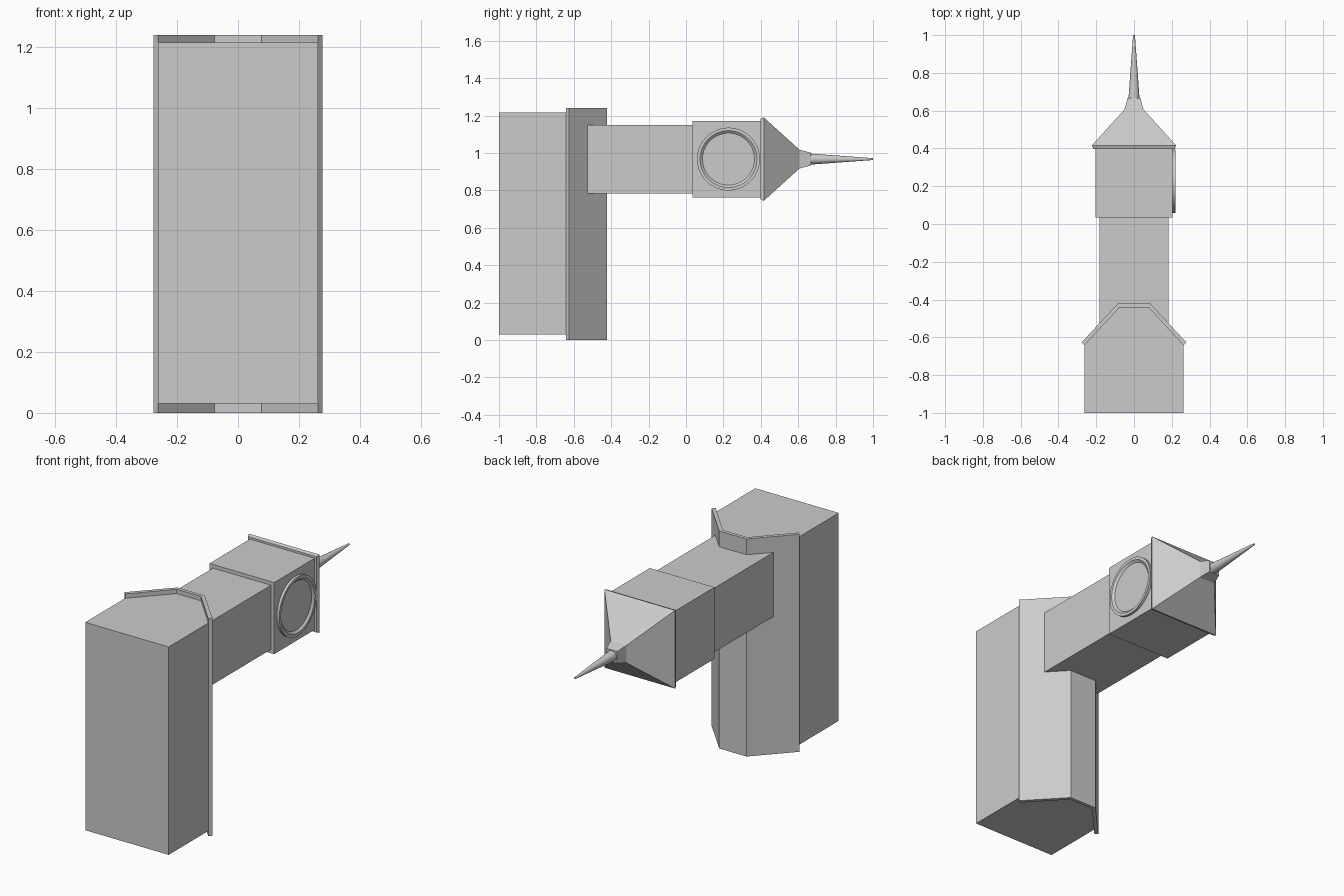
import bpy, bmesh, math
from mathutils import Vector

if "Cube" in bpy.data.objects:
    bpy.data.objects.remove(bpy.data.objects["Cube"])

CZ = 0.967  # tower axis height


def make(name, bm):
    bmesh.ops.recalc_face_normals(bm, faces=bm.faces)
    me = bpy.data.meshes.new(name)
    bm.to_mesh(me)
    bm.free()
    ob = bpy.data.objects.new(name, me)
    bpy.context.collection.objects.link(ob)
    return ob


def smooth(ob):
    bpy.ops.object.select_all(action='DESELECT')
    ob.select_set(True)
    bpy.context.view_layer.objects.active = ob
    bpy.ops.object.shade_smooth_by_angle(angle=math.radians(25))


def prism(name, pts, z0, z1):
    """Extrude an x-y outline along z."""
    bm = bmesh.new()
    f = bm.faces.new([bm.verts.new((x, y, z0)) for x, y in pts])
    ext = bmesh.ops.extrude_face_region(bm, geom=[f])
    vs = [g for g in ext['geom'] if isinstance(g, bmesh.types.BMVert)]
    bmesh.ops.translate(bm, verts=vs, vec=(0, 0, z1 - z0))
    return make(name, bm)


def loft(name, profile, n, point):
    """Join rings of n points; each profile entry is (radius, offset)."""
    bm = bmesh.new()
    rings = []
    for r, h in profile:
        rings.append([bm.verts.new(point(r, h, math.tau * (i + 0.5) / n)) for i in range(n)])
    for a, b in zip(rings, rings[1:]):
        for i in range(n):
            j = (i + 1) % n
            bm.faces.new((a[i], a[j], b[j], b[i]))
    bm.faces.new(rings[0])
    bm.faces.new(rings[-1])
    return make(name, bm)


def along_y(r, h, a):
    return Vector((r * math.cos(a), h, CZ + r * math.sin(a)))


def square_y(r, h, a):
    return along_y(r * math.sqrt(2), h, a)


def along_x(r, h, a):
    return Vector((h, 0.227 + r * math.cos(a), CZ + r * math.sin(a)))


def mirrored(half):
    return half + [(-x, y) for x, y in reversed(half)]


# main hall with a clipped gable outline
prism("hall", mirrored([(0.263, -1), (0.263, -0.641), (0.077, -0.442)]), 0.03, 1.215)

# roof shell overhanging both ends
outer = mirrored([(0.277, -0.626), (0.086, -0.422)])
inner = mirrored([(0.262, -0.642), (0.077, -0.442)])
prism("hall_roof", outer + inner[::-1], 0, 1.24)

# tower shaft and clock chamber
loft("tower_shaft", [(0.183, -0.60), (0.183, 0.04)], 4, square_y)
loft("clock_chamber", [(0.204, 0.035), (0.204, 0.402)], 4, square_y)

# tower roof: eave, pyramid and finial base
loft("tower_roof", [(0.216, 0.398), (0.223, 0.416), (0.05, 0.607), (0.034, 0.668)], 4, square_y)

# needle spire
smooth(loft("spire", [(0.03, 0.66), (0.005, 1.0)], 24, along_y))

# clock face with raised rim, on one side only
smooth(loft("clock_dial", [(0.168, 0.20), (0.168, 0.219), (0.152, 0.219),
                           (0.139, 0.208)], 48, along_x))
